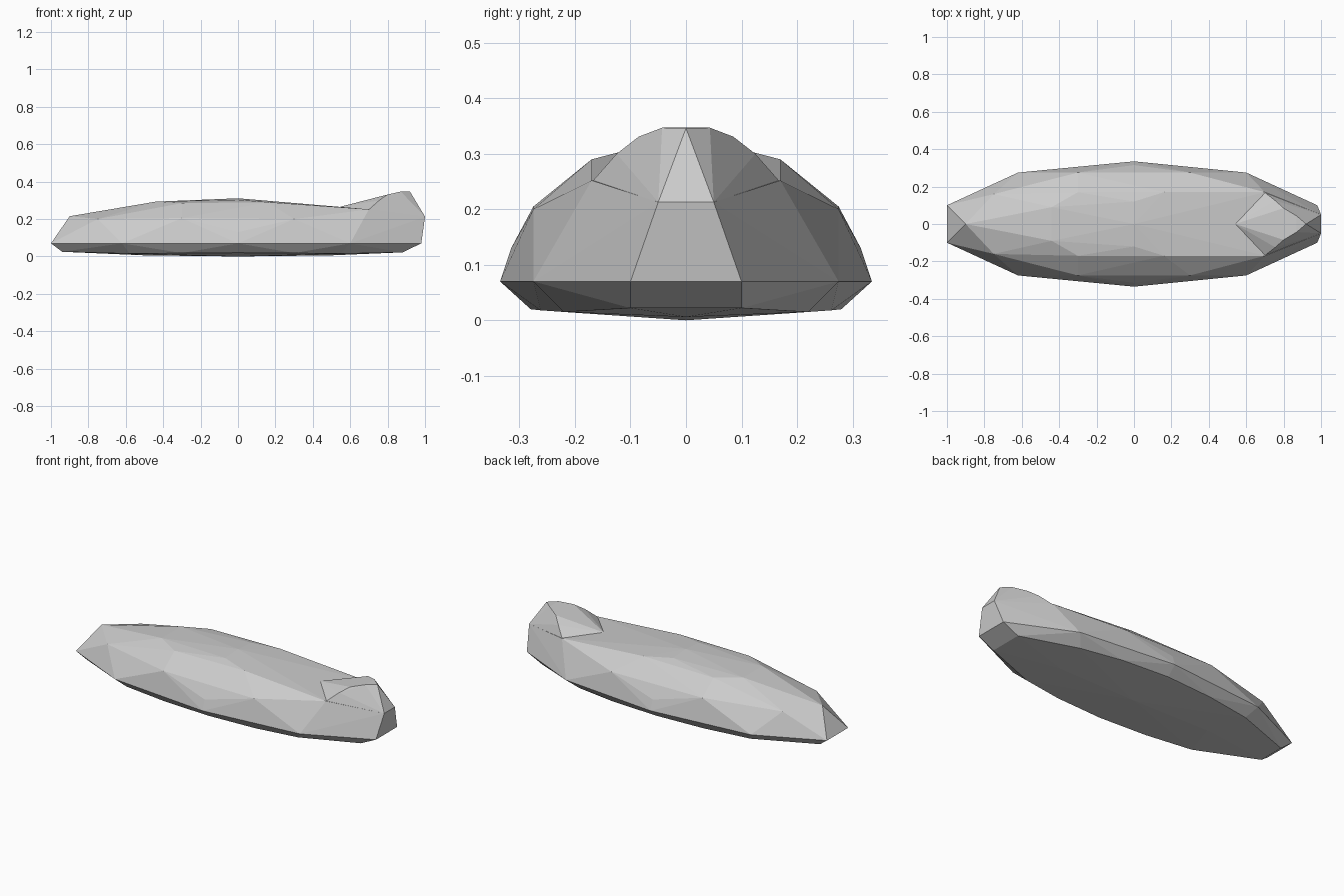
import bpy, bmesh

if "Cube" in bpy.data.objects:
    bpy.data.objects.remove(bpy.data.objects["Cube"])


def hull(name, half_points):
    """Convex faceted solid from points mirrored across y = 0."""
    bm = bmesh.new()
    for x, y, z in half_points:
        for s in ((1, -1) if y else (1,)):
            bm.verts.new((x, s * y, z))
    res = bmesh.ops.convex_hull(bm, input=bm.verts)
    spare = [g for g in set(res["geom_interior"] + res["geom_unused"])
             if isinstance(g, bmesh.types.BMVert)]
    bmesh.ops.delete(bm, geom=spare, context='VERTS')
    bmesh.ops.recalc_face_normals(bm, faces=bm.faces)
    me = bpy.data.meshes.new(name)
    bm.to_mesh(me)
    bm.free()
    ob = bpy.data.objects.new(name, me)
    bpy.context.collection.objects.link(ob)
    return ob


# Widest outline of the hull, shared underside
rim = [(-1, .10, .07), (-.62, .275, .07), (0, .335, .07), (.60, .275, .07), (.98, .10, .07)]
underside = [(-.94, .08, .025), (-.58, .22, .015), (-.3, .262, .018), (0, .28, .02), (.3, .262, .018),
             (.55, .22, .015), (.88, .10, .022), (-.5, 0, .006), (0, .0, 0), (.5, 0, .006)]
# Sloped sides and gently domed back
sides = [(-.75, .16, .20), (-.3, .275, .205), (0, .315, .13), (.3, .275, .20), (1, .05, .213)]
back = [(-.9, 0, .215), (-.44, .09, .293), (-.3, .17, .285), (0, 0, .311), (.0, .12, .303),
        (.16, .17, .29), (.54, 0, .265), (.70, .17, .252)]
body = hull("body", rim + underside + sides + back)

# Raised prow: ramp rising to a pointed crest, slightly sunk in the body
prow = hull("prow", [(.54, 0, .264), (.70, .168, .251), (.755, .125, .30), (.80, .085, .331),
                     (.87, .043, .347), (.92, 0, .346), (1, .05, .213), (.97, .09, .10),
                     (.62, .14, .15)])
prow.hide_render = True

# Fuse prow and body
mod = body.modifiers.new("fuse", 'BOOLEAN')
mod.operation = 'UNION'
mod.solver = 'EXACT'
mod.object = prow
bpy.context.view_layer.update()
deps = bpy.context.evaluated_depsgraph_get()
fused = bpy.data.meshes.new_from_object(body.evaluated_get(deps))
body.modifiers.clear()
body.data = fused
bpy.data.objects.remove(prow)
